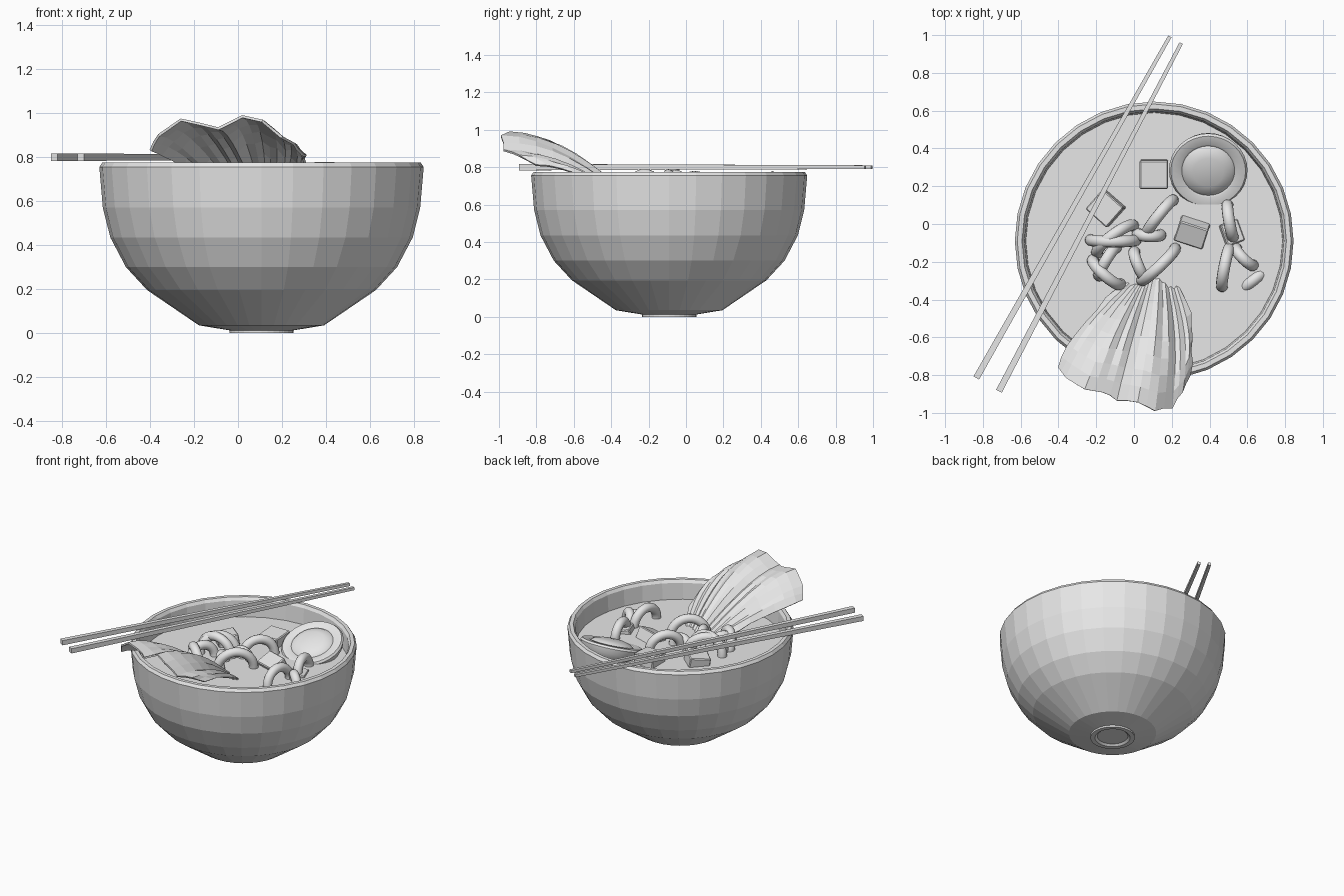
import bpy, bmesh, math, random
from mathutils import Vector, Matrix

random.seed(4)
if "Cube" in bpy.data.objects:
    bpy.data.objects.remove(bpy.data.objects["Cube"])

grey = bpy.data.materials.new("plain_grey")
grey.use_nodes = True
grey.diffuse_color = (0.8, 0.8, 0.8, 1)
grey.node_tree.nodes["Principled BSDF"].inputs["Base Color"].default_value = (0.8, 0.8, 0.8, 1)

CENTRE = Vector((0.107, -0.09, 0))
SOUP_Z = 0.64


def finish(bm, name, smooth=False):
    mesh = bpy.data.meshes.new(name)
    bmesh.ops.recalc_face_normals(bm, faces=bm.faces[:])
    bm.to_mesh(mesh)
    bm.free()
    mesh.materials.append(grey)
    for p in mesh.polygons:
        p.use_smooth = smooth
    if smooth:
        mesh.set_sharp_from_angle(angle=math.radians(40))
    obj = bpy.data.objects.new(name, mesh)
    bpy.context.collection.objects.link(obj)
    return obj


def lathe(name, profile, steps, smooth=False):
    bm = bmesh.new()
    verts = [bm.verts.new((r, 0, z)) for r, z in profile]
    edges = [bm.edges.new(pair) for pair in zip(verts, verts[1:])]
    bmesh.ops.spin(bm, geom=verts + edges, cent=(0, 0, 0), axis=(0, 0, 1),
                   angle=math.tau, steps=steps)
    bmesh.ops.remove_doubles(bm, verts=bm.verts[:], dist=0.0005)
    return finish(bm, name, smooth)


# Faceted bowl with a small recessed foot and a rolled rim
bowl = lathe("bowl", [
    (0, 0.012), (0.1, 0.012), (0.115, 0), (0.145, 0), (0.145, 0.012),
    (0.285, 0.035), (0.52, 0.195), (0.617, 0.3), (0.688, 0.435),
    (0.722, 0.57), (0.738, 0.755), (0.725, 0.775), (0.7, 0.775),
    (0.687, 0.755), (0.675, 0.57), (0.64, 0.435), (0.57, 0.3),
    (0.48, 0.22), (0.26, 0.08), (0, 0.06)], 32)
bowl.location = CENTRE

# Soup surface
soup = lathe("soup", [(0, SOUP_Z - 0.04), (0.678, SOUP_Z - 0.04),
                      (0.682, SOUP_Z), (0, SOUP_Z)], 32)
soup.location = CENTRE

# Tilted half egg with a raised yolk
egg = lathe("half_egg", [
    (0, -0.14), (0.1, -0.12), (0.165, -0.08), (0.197, -0.035), (0.208, 0),
    (0.198, 0.014), (0.15, 0.014), (0.14, 0.008), (0.125, 0.022),
    (0.08, 0.035), (0, 0.04)], 32, True)
egg.location = (0.393, 0.285, 0.695)
egg.rotation_euler = (math.radians(21), 0, 0)


# Tofu cubes, half sunk in the soup
def tofu(name, loc, size, rot):
    bm = bmesh.new()
    bmesh.ops.create_cube(bm, size=1)
    bmesh.ops.scale(bm, vec=size, verts=bm.verts[:])
    bmesh.ops.bevel(bm, geom=bm.edges[:], offset=0.006, segments=1, affect='EDGES')
    obj = finish(bm, name)
    obj.location = loc
    obj.rotation_euler = [math.radians(a) for a in rot]


tofu("tofu_back", (0.105, 0.265, 0.64), (0.15, 0.15, 0.14), (4, 0, 0))
tofu("tofu_right", (-0.145, 0.085, 0.635), (0.15, 0.14, 0.14), (8, -6, -42))
tofu("tofu_middle", (0.31, -0.035, 0.63), (0.16, 0.12, 0.13), (25, 0, -18))
tofu("tofu_left", (0.51, -0.05, 0.61), (0.1, 0.12, 0.11), (0, 15, 20))


# Noodle loops standing in the soup: two end points and a lean in degrees
def noodle(name, x1, y1, x2, y2, lean=0, sink=0):
    span = Vector((x2 - x1, y2 - y1))
    minor = 0.031
    major = max(span.length / 2 - minor, 0.06)
    bm = bmesh.new()
    ring = [bm.verts.new((major + minor * math.cos(a), 0, minor * math.sin(a)))
            for a in (math.tau * i / 12 for i in range(12))]
    edges = [bm.edges.new((ring[i - 1], ring[i])) for i in range(12)]
    bmesh.ops.spin(bm, geom=ring + edges, cent=(0, 0, 0), axis=(0, 0, 1),
                   angle=math.tau, steps=32)
    bmesh.ops.remove_doubles(bm, verts=bm.verts[:], dist=0.0005)
    obj = finish(bm, name, True)
    obj.location = ((x1 + x2) / 2, (y1 + y2) / 2, SOUP_Z - sink)
    obj.rotation_euler = (math.pi / 2 + math.radians(lean), 0, math.atan2(span.y, span.x))


for i, spec in enumerate([
        (-0.26, -0.085, 0.04, -0.085, 4), (0.05, -0.07, 0.225, 0.15, -5),
        (-0.24, -0.17, -0.05, -0.34, 12), (0.02, -0.32, 0.24, -0.11, 5),
        (0.49, 0.13, 0.53, -0.1, 4), (0.46, -0.36, 0.51, -0.1, -4),
        (0.52, -0.11, 0.65, -0.24, 10), (0.54, -0.37, 0.72, -0.23, 0, 0.09),
        (-0.22, -0.17, 0.02, 0.01, -12), (-0.01, -0.05, 0.17, -0.06, 10),
        (-0.01, -0.12, 0.07, -0.31, 8), (-0.2, -0.3, -0.08, -0.1, -8)]):
    noodle(f"noodle_{i + 1}", *spec)

# Pleated leaf fanning out of the soup and over the rim
leaf_edge = [(-0.405, -0.77, 0.83), (-0.36, -0.81, 0.90), (-0.26, -0.88, 0.97),
             (-0.17, -0.90, 0.95), (-0.09, -0.93, 0.93), (0.02, -0.95, 0.985),
             (0.11, -0.985, 0.965), (0.20, -0.97, 0.89), (0.255, -0.9, 0.86),
             (0.285, -0.8, 0.81)]
ROWS, COLS = 9, 2 * len(leaf_edge) - 1
bm = bmesh.new()
grid = []
for r in range(ROWS):
    v = r / (ROWS - 1)
    row = []
    for c in range(COLS):
        u = c / (COLS - 1)
        a, b = Vector(leaf_edge[c // 2]), Vector(leaf_edge[(c + 1) // 2])
        tip = (a + b) / 2
        base = Vector((0.22 * u, -0.27 - 0.02 * math.sin(u * 9), 0.6))
        p = base.lerp(tip, v)
        p.x += (u - 0.5) * 0.11 * math.sin(math.pi * v)
        p.z = 0.6 + (tip.z - 0.6) * math.sin(v * math.pi / 2)
        p.z += (0.012 if c % 2 else -0.006) * math.sin(math.pi * min(v + 0.1, 1))
        if r == ROWS - 1:
            p.y += random.uniform(-0.008, 0.012)
        if c in (0, COLS - 1):
            p.x += random.uniform(-0.012, 0.012)
        row.append(bm.verts.new(p))
    grid.append(row)
for r in range(ROWS - 1):
    for c in range(COLS - 1):
        bm.faces.new((grid[r][c], grid[r][c + 1], grid[r + 1][c + 1], grid[r + 1][c]))
leaf = finish(bm, "leaf")
thick = leaf.modifiers.new("thickness", 'SOLIDIFY')
thick.thickness = 0.012
thick.offset = 0


# Tapered square chopsticks resting across the rim
def chopstick(name, start, end):
    start, end = Vector(start), Vector(end)
    axis = end - start
    bm = bmesh.new()
    bmesh.ops.create_cone(bm, cap_ends=True, segments=4, radius1=0.024,
                          radius2=0.014, depth=axis.length,
                          matrix=Matrix.Rotation(math.pi / 4, 4, 'Z'))
    # Square the section to the axes whatever the starting corner
    if min(abs(w.co.x) for w in bm.verts) < 0.001:
        bmesh.ops.rotate(bm, verts=bm.verts[:], cent=(0, 0, 0),
                         matrix=Matrix.Rotation(math.pi / 4, 3, 'Z'))
    obj = finish(bm, name)
    obj.location = (start + end) / 2
    obj.rotation_euler = axis.to_track_quat('Z', 'Y').to_euler()


chopstick("chopstick_outer", (-0.835, -0.815, 0.8), (0.19, 0.993, 0.8))
chopstick("chopstick_inner", (-0.715, -0.885, 0.8), (0.25, 0.958, 0.8))
